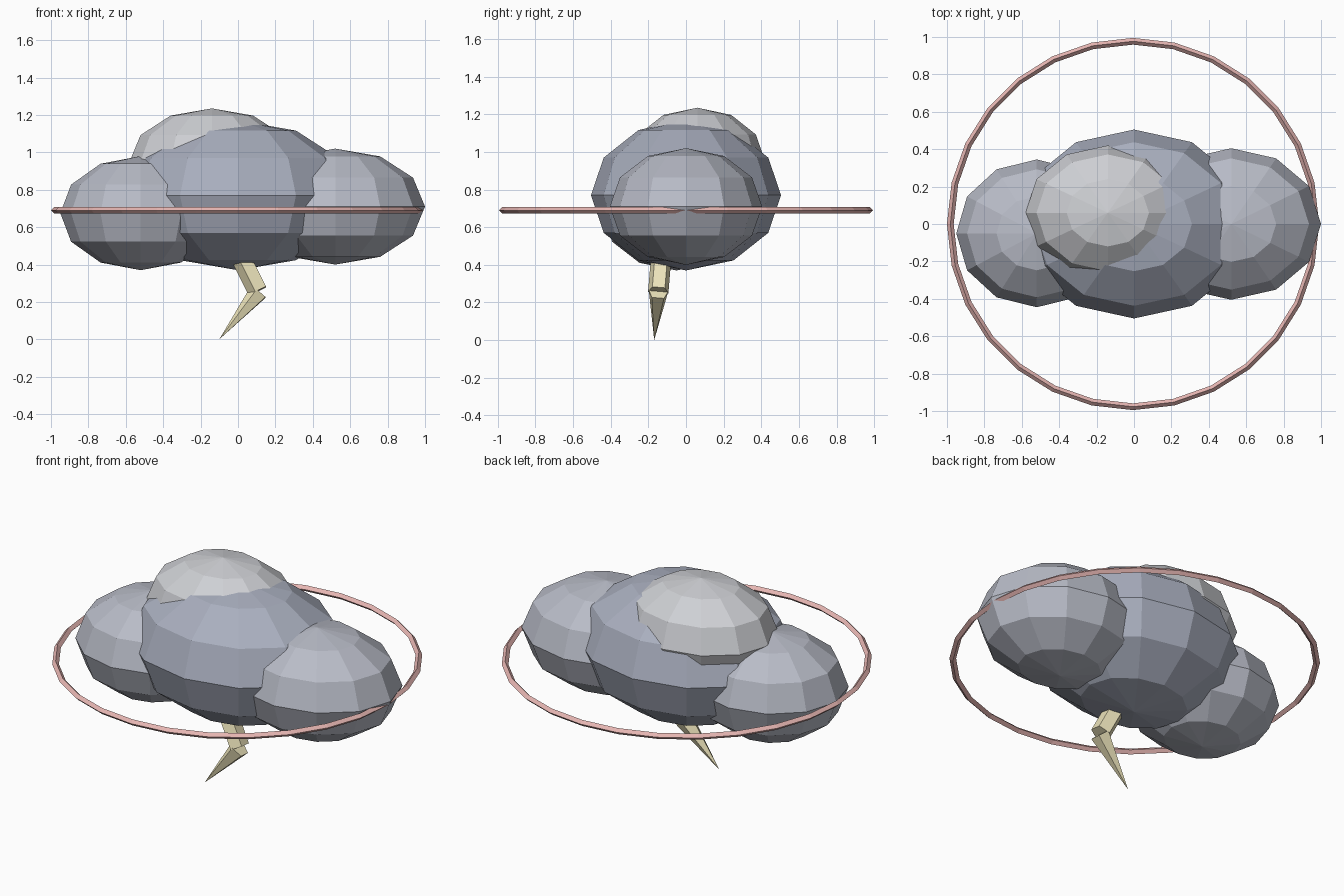
import bpy, bmesh, math
from mathutils import Vector, Matrix

if "Cube" in bpy.data.objects:
    bpy.data.objects.remove(bpy.data.objects["Cube"])


def material(name, color):
    m = bpy.data.materials.new(name)
    m.diffuse_color = (*color, 1)
    m.use_nodes = True
    m.node_tree.nodes["Principled BSDF"].inputs["Base Color"].default_value = m.diffuse_color
    return m


def add_object(name, bm, mat):
    bmesh.ops.recalc_face_normals(bm, faces=bm.faces)
    me = bpy.data.meshes.new(name)
    bm.to_mesh(me)
    bm.free()
    me.materials.append(mat)
    ob = bpy.data.objects.new(name, me)
    bpy.context.collection.objects.link(ob)
    return ob


def puff(name, center, radii, mat):
    bm = bmesh.new()
    bmesh.ops.create_uvsphere(bm, u_segments=12, v_segments=6, radius=1)
    bm.transform(Matrix.Translation(center) @ Matrix.Diagonal((*radii, 1)))
    add_object(name, bm, mat)


def spike(name, start, end, r1, r2, mat, sides=5):
    # tapered prism between two points, one flat side turned towards +x
    a, b = Vector(start), Vector(end)
    axis = (b - a).normalized()
    u = (Vector((1, 0, 0)) - axis * axis.x).normalized()
    v = axis.cross(u)
    bm = bmesh.new()
    rims = []
    for p, r in ((a, r1), (b, r2)):
        rims.append([bm.verts.new(p + r * (math.cos(t) * u + math.sin(t) * v))
                     for t in (math.pi + 2 * math.pi * i / sides for i in range(sides))])
    for i in range(sides):
        j = (i + 1) % sides
        bm.faces.new((rims[0][i], rims[0][j], rims[1][j], rims[1][i]))
    for rim in rims:
        bm.faces.new(rim)
    if r2 < 0.002:
        bmesh.ops.remove_doubles(bm, verts=rims[1], dist=0.005)
    add_object(name, bm, mat)


def ring(name, center, major, minor, segs, sides, mat):
    bm = bmesh.new()
    grid = []
    for i in range(segs):
        t = 2 * math.pi * i / segs
        row = []
        for k in range(sides):
            s = 2 * math.pi * k / sides
            d = major + minor * math.cos(s)
            row.append(bm.verts.new(Vector(center) + Vector(
                (d * math.cos(t), d * math.sin(t), minor * math.sin(s)))))
        grid.append(row)
    for i in range(segs):
        n = (i + 1) % segs
        for k in range(sides):
            m = (k + 1) % sides
            bm.faces.new((grid[i][k], grid[n][k], grid[n][m], grid[i][m]))
    add_object(name, bm, mat)


dark = material("storm_grey", (0.40, 0.43, 0.52))
mid = material("cloud_grey", (0.48, 0.50, 0.57))
light = material("pale_grey", (0.62, 0.63, 0.66))
yellow = material("bolt_yellow", (0.85, 0.78, 0.50))
red = material("ring_red", (0.80, 0.47, 0.45))

# cloud
puff("cloud_middle", (0, 0, 0.77), (0.62, 0.505, 0.40), dark)
puff("cloud_right", (0.52, 0, 0.71), (0.48, 0.405, 0.31), mid)
puff("cloud_left", (-0.52, -0.05, 0.675), (0.43, 0.395, 0.305), mid)
puff("cloud_top", (-0.14, 0.06, 0.95), (0.44, 0.36, 0.285), light)

# lightning bolt
spike("bolt_upper", (-0.012, -0.127, 0.50), (0.108, -0.147, 0.26), 0.057, 0.057, yellow)
spike("bolt_tip", (0.113, -0.147, 0.253), (-0.10, -0.168, 0.0), 0.055, 0.001, yellow)

# ring around the cloud
ring("halo_ring", (-0.005, 0, 0.69), 0.977, 0.018, 28, 4, red)
